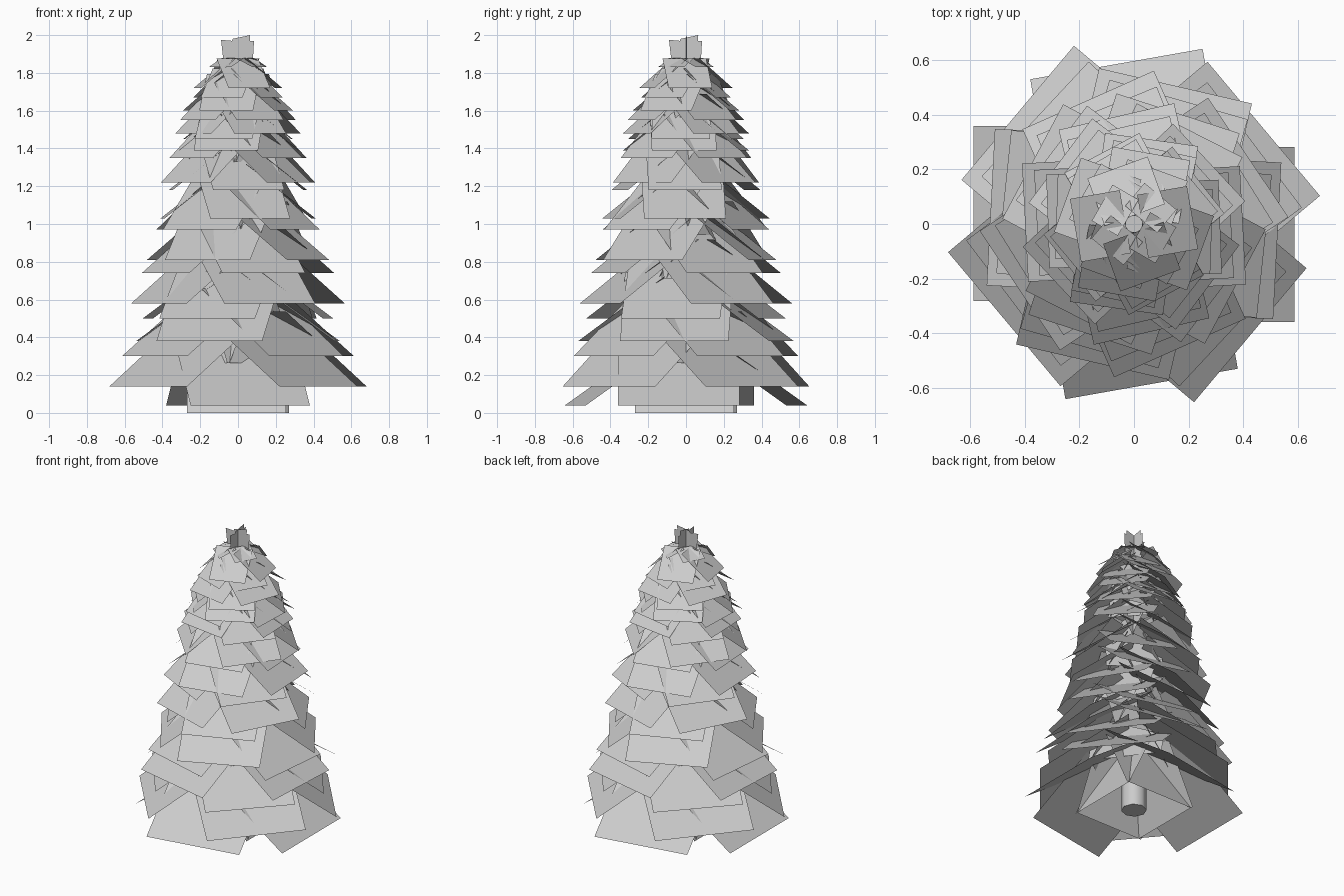
import bpy, bmesh
from math import radians, sin, cos
from mathutils import Vector

if "Cube" in bpy.data.objects:
    bpy.data.objects.remove(bpy.data.objects["Cube"])


def make_object(name, quads):
    bm = bmesh.new()
    for q in quads:
        bm.faces.new([bm.verts.new(p) for p in q])
    me = bpy.data.meshes.new(name)
    bm.to_mesh(me)
    bm.free()
    ob = bpy.data.objects.new(name, me)
    bpy.context.collection.objects.link(ob)
    return ob


def card(angle, r_out, z_out, r_in, z_in, t0, t1):
    """Flat branch card sloping down and outward in the given direction."""
    a = radians(angle)
    out, tan = Vector((cos(a), sin(a), 0)), Vector((-sin(a), cos(a), 0))
    up = Vector((0, 0, 1))
    return [out * r_out + tan * t0 + up * z_out, out * r_out + tan * t1 + up * z_out,
            out * r_in + tan * t1 + up * z_in, out * r_in + tan * t0 + up * z_in]


# Whorls: lower tier height, upper tier height, reach, turn
WHORLS = [
    (0.04, 0.14, 0.588, 0), (0.30, 0.38, 0.527, 37), (0.50, 0.58, 0.483, 74),
    (0.74, 0.81, 0.435, 112), (0.97, 1.03, 0.398, 143), (1.18, 1.22, 0.355, 183),
    (1.35, 1.39, 0.315, 222), (1.45, 1.48, 0.285, 258), (1.55, 1.60, 0.265, 300),
    (1.67, 1.72, 0.215, 330), (1.78, 1.83, 0.140, 370),
]
for i, (z_low, z_high, r, turn) in enumerate(WHORLS):
    # Two tiers of four branches, the upper one turned by 40 degrees
    quads = []
    for z, rot in ((z_low, 0), (z_high, 40)):
        rise = min((0.70 + 0.08 * z) * (r - 0.03), 1.88 - z)
        quads += [card(turn + rot + a, r, z, 0.03, z + rise, -0.61 * r, 0.48 * r)
                  for a in (0, 100, 180, 280)]
    make_object(f"branch_whorl_{i + 1}", quads)

    # Steeper inner branches close to the trunk
    ri = 0.43 * r
    z0 = z_low - 0.04 * r / 0.588
    top = min(z0 + 2.1 * (ri - 0.05), 1.88)
    quads = [card(turn + a, ri, z0, 0.05, top, -0.46 * r, 0.43 * r)
             for a in (0, 90, 180, 270)]
    make_object(f"inner_branches_{i + 1}", quads)

# Short trunk stub
bpy.ops.mesh.primitive_cylinder_add(vertices=8, radius=0.08, depth=0.2,
                                    location=(0, 0, 0.10))
bpy.context.object.name = "trunk"
bpy.ops.object.shade_smooth_by_angle(angle=radians(50))

# Tip: crossed upright cards leaning outward
tip = []
for a in (4, 90):
    d = Vector((cos(radians(a)), sin(radians(a)), 0))
    for lo, hi, top_lo, top_hi in ((-0.07, 0.03, 1.975, 1.965),
                                   (-0.05, 0.055, 1.98, 2.0),
                                   (-0.02, 0.075, 1.965, 1.97)):
        lean = 0.02 * (1 if lo + hi > 0 else -1)
        tip.append([d * lo + Vector((0, 0, 1.80)), d * hi + Vector((0, 0, 1.80)),
                    d * (hi + lean * 0.5) + Vector((0, 0, top_hi)),
                    d * (lo + lean) + Vector((0, 0, top_lo))])
make_object("tree_tip", tip)
